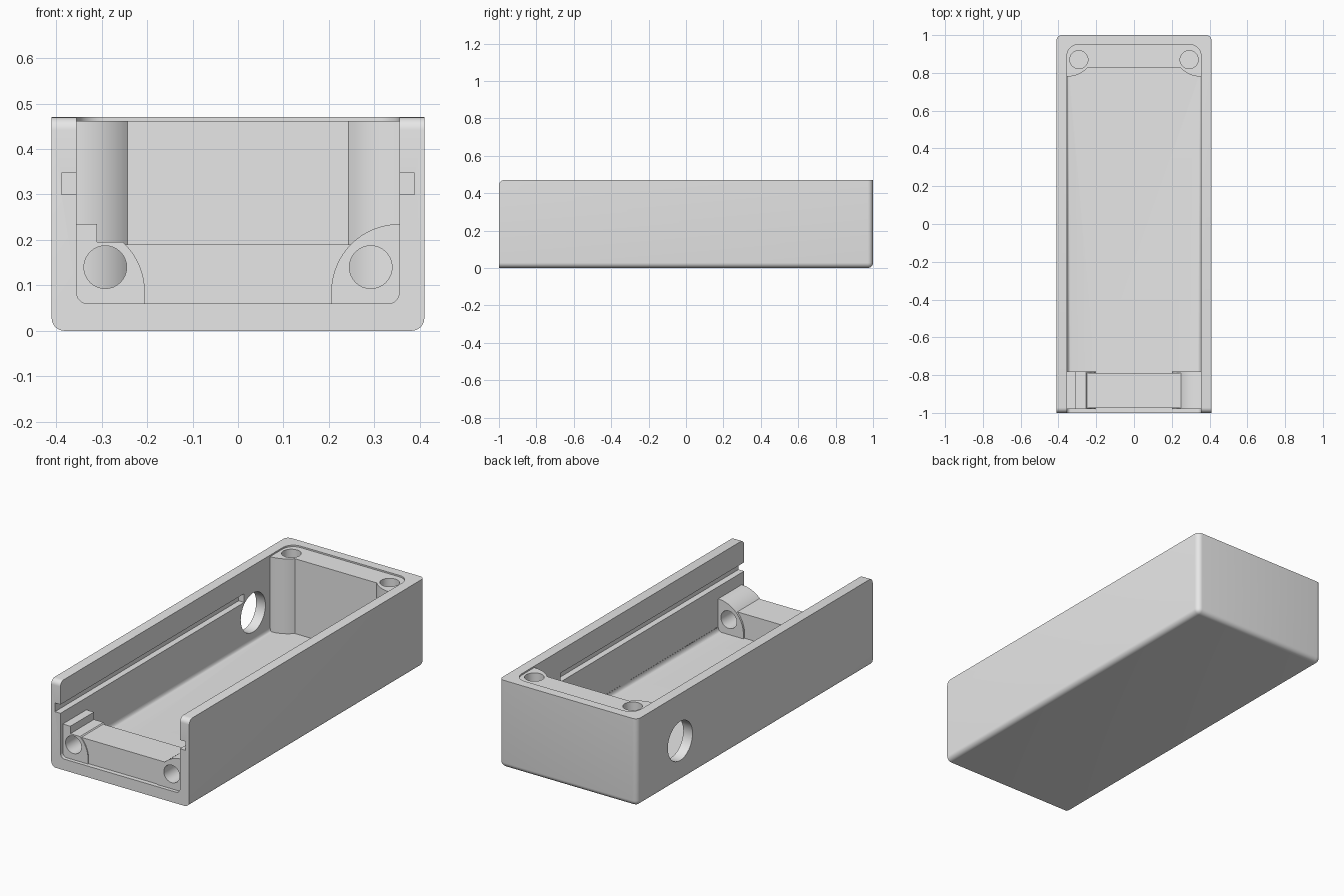
import bpy, bmesh, math

if "Cube" in bpy.data.objects:
    bpy.data.objects.remove(bpy.data.objects["Cube"])

W, H, IN = 0.41, 0.47, 0.355      # half width, height, inner half width

grey = bpy.data.materials.new("plain grey")
grey.diffuse_color = (0.8, 0.8, 0.8, 1)
grey.use_nodes = True
grey.node_tree.nodes["Principled BSDF"].inputs["Base Color"].default_value = grey.diffuse_color


def finish(name, bm):
    bmesh.ops.recalc_face_normals(bm, faces=bm.faces)
    me = bpy.data.meshes.new(name)
    bm.to_mesh(me)
    bm.free()
    me.materials.append(grey)
    ob = bpy.data.objects.new(name, me)
    bpy.context.collection.objects.link(ob)
    return ob


def prism(name, pts, axis, lo, hi, pick=None, radius=0.0):
    """Extrude a 2D outline along an axis; round the edges chosen by pick."""
    place = {'x': lambda a, b, t: (t, a, b),
             'y': lambda a, b, t: (a, t, b),
             'z': lambda a, b, t: (a, b, t)}[axis]
    bm = bmesh.new()
    low = [bm.verts.new(place(a, b, lo)) for a, b in pts]
    top = [bm.verts.new(place(a, b, hi)) for a, b in pts]
    n = len(pts)
    bm.faces.new(low)
    bm.faces.new(top)
    for i in range(n):
        j = (i + 1) % n
        bm.faces.new((low[i], low[j], top[j], top[i]))
    bmesh.ops.recalc_face_normals(bm, faces=bm.faces)
    if pick:
        edges = [e for e in bm.edges if pick(e.verts[0].co, e.verts[1].co)]
        bmesh.ops.bevel(bm, geom=edges, offset=radius, segments=6,
                        profile=0.5, affect='EDGES')
    return finish(name, bm)


def box(name, x0, x1, y0, y1, z0, z1, **kw):
    return prism(name, [(x0, y0), (x1, y0), (x1, y1), (x0, y1)], 'z', z0, z1, **kw)


def arc(cx, cy, r, a0, a1, n=16):
    return [(cx + r * math.cos(math.radians(a0 + (a1 - a0) * i / n)),
             cy + r * math.sin(math.radians(a0 + (a1 - a0) * i / n)))
            for i in range(n + 1)]


def circle(cx, cy, r, n=32):
    return arc(cx, cy, r, 0, 360 * (n - 1) / n, n - 1)


def combine(target, tool, op):
    mod = target.modifiers.new(tool.name, 'BOOLEAN')
    mod.operation, mod.object, mod.solver = op, tool, 'EXACT'
    bpy.context.view_layer.objects.active = target
    bpy.ops.object.modifier_apply(modifier=mod.name)
    bpy.data.objects.remove(tool, do_unlink=True)


# outer shell: rounded bottom, back corners and front top edge
def outer_round(a, b):
    both = lambda f: f(a) and f(b)
    bottom = both(lambda v: v.z < 0.01) and not both(lambda v: v.y < -0.99)
    back = both(lambda v: v.y > 0.99) and both(lambda v: abs(v.x - a.x) < 0.01)
    lip = both(lambda v: v.y < -0.99 and v.z > H - 0.01)
    return bottom or back or lip


case = box("enclosure_shell", -W, W, -1, 1, 0, H, pick=outer_round, radius=0.028)

# main cavity, narrowed at the back by the two screw columns
right = [(IN, -1.2)] + arc(IN, 0.93, 0.15, 270, 222)
plan = right + [(-x, y) for x, y in reversed(right)]
combine(case, prism("cavity", plan, 'z', 0.06, 0.7,
                    pick=lambda a, b: max(a.z, b.z) < 0.07 and abs(a.y - b.y) > 1,
                    radius=0.025), 'DIFFERENCE')

# shallow lid recess over the back ledge
half = [(IN, 0.6)] + arc(IN - 0.06, 0.89, 0.06, 0, 90, 6)
combine(case, prism("lid_recess", half + [(-x, y) for x, y in reversed(half)],
                    'z', H - 0.008, 0.7), 'DIFFERENCE')

# front cross bar
combine(case, box("front_bar", -IN - 0.02, IN + 0.02, -0.975, -0.79, 0.04, 0.19), 'UNION')

# front screw bosses, the left one notched
boss_r = ([(IN + 0.02, 0.04), (IN + 0.02, 0.235)] + arc(IN, 0.085, 0.15, 90, 180)
          + [(IN - 0.15, 0.04)])
boss_l = ([(-IN - 0.02, 0.04), (-IN - 0.02, 0.235), (-0.31, 0.235), (-0.31, 0.195)]
          + arc(-IN, 0.085, 0.15, 47.2, 0) + [(-IN + 0.15, 0.04)])
for name, pts in (("boss_right", boss_r), ("boss_left", boss_l)):
    combine(case, prism(name, pts, 'y', -0.98, -0.78), 'UNION')

for s in (-1, 1):
    # slide groove in each side wall
    x0, x1 = sorted((s * 0.3, s * 0.388))
    combine(case, box("groove", x0, x1, -1.2, 0.56, 0.30, 0.347), 'DIFFERENCE')
    # front screw hole and back screw hole
    combine(case, prism("front_hole", circle(s * 0.292, 0.14, 0.047), 'y', -1.1, -0.7),
            'DIFFERENCE')
    combine(case, prism("back_hole", circle(s * 0.292, 0.87, 0.048), 'z', 0.1, 0.7),
            'DIFFERENCE')

# cable hole through the left wall
combine(case, prism("cable_hole", circle(0.635, 0.217, 0.105), 'x', -0.6, -0.3),
        'DIFFERENCE')

# smooth the round surfaces, keep edges sharp
bpy.ops.object.select_all(action='DESELECT')
case.select_set(True)
bpy.context.view_layer.objects.active = case
bpy.ops.object.shade_smooth_by_angle(angle=math.radians(30))
